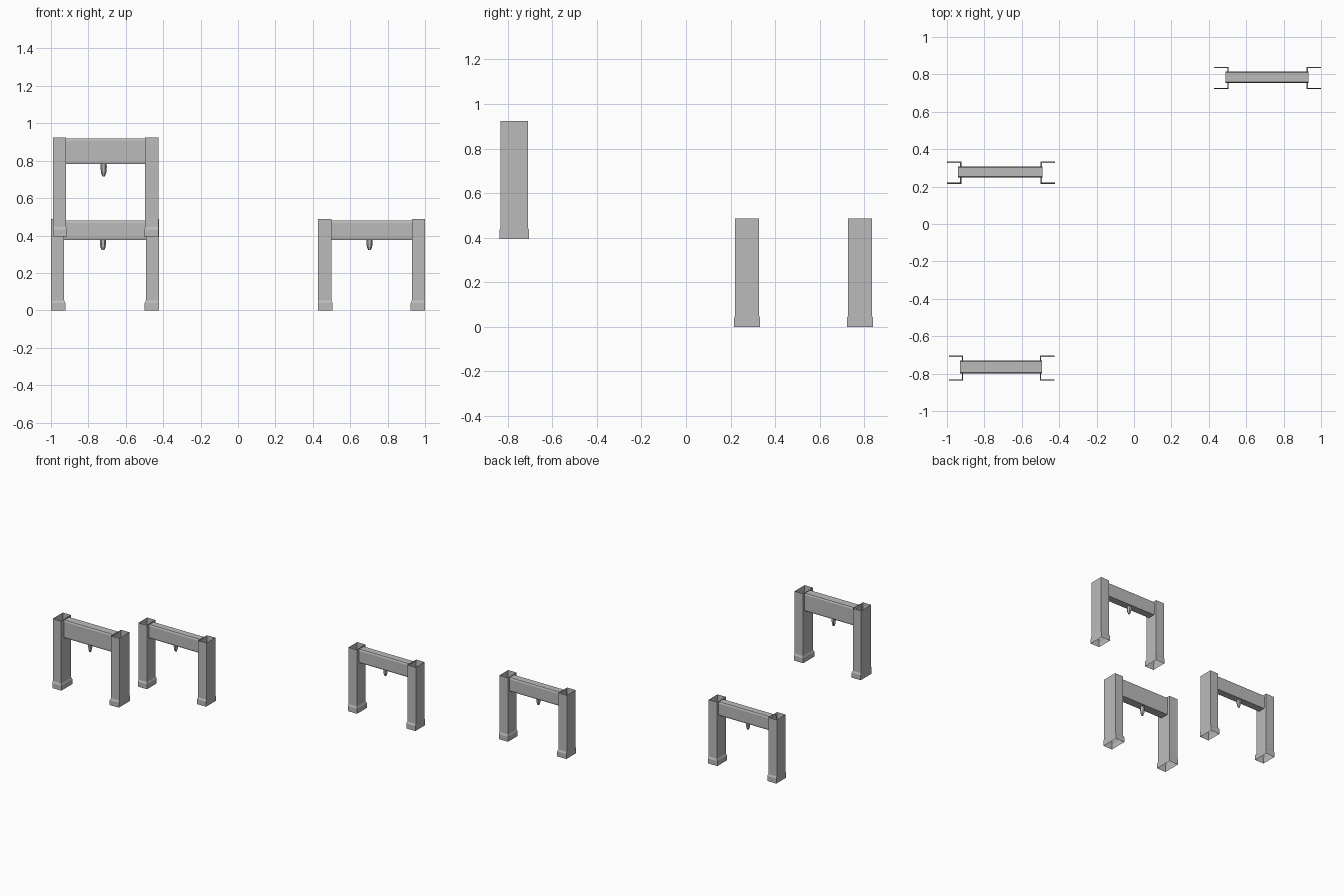
import bpy, bmesh, math

cube = bpy.data.objects.get("Cube")
if cube:
    bpy.data.objects.remove(cube)

stone = bpy.data.materials.new("plain grey")
stone.use_nodes = True
stone.diffuse_color = (0.5, 0.5, 0.5, 1)
stone.node_tree.nodes["Principled BSDF"].inputs["Base Color"].default_value = (0.5, 0.5, 0.5, 1)


def finish(name, bm):
    bmesh.ops.recalc_face_normals(bm, faces=bm.faces)
    mesh = bpy.data.meshes.new(name)
    bm.to_mesh(mesh)
    bm.free()
    mesh.materials.append(stone)
    obj = bpy.data.objects.new(name, mesh)
    bpy.context.collection.objects.link(obj)
    return obj


def loft(bm, rings):
    """Join rings of points with quads and return the vertex rings."""
    loops = [[bm.verts.new(p) for p in ring] for ring in rings]
    for a, b in zip(loops, loops[1:]):
        for i in range(len(a)):
            j = (i + 1) % len(a)
            bm.faces.new((a[i], a[j], b[j], b[i]))
    return loops


def post(name, outer, inner, y, half, z, top):
    """Hollow post, open at both ends, whose foot flares on all but the outer side."""
    side = 1 if inner > outer else -1
    bm = bmesh.new()
    rings = []
    for height, flare in ((z, 0.006), (z + 0.038, 0.006), (z + 0.052, 0), (top, 0)):
        xi, h = inner + side * flare, half + flare
        rings.append([(outer, y - h, height), (xi, y - h, height),
                      (xi, y + h, height), (outer, y + h, height)])
    loft(bm, rings)
    finish(name, bm)


def beam(name, x0, x1, y, half, z0, z1):
    """Crossbeam with chamfered long edges."""
    c = 0.011
    profile = [(-half + 0.003, z0), (half - 0.003, z0), (half, z0 + c), (half, z1 - c),
               (half - 0.005, z1), (-half + 0.005, z1), (-half, z1 - c), (-half, z0 + c)]
    bm = bmesh.new()
    ends = loft(bm, [[(x, y + py, pz) for py, pz in profile] for x in (x0, x1)])
    for end in ends:
        bm.faces.new(end)
    finish(name, bm)


def pendant(name, x, y, top, length):
    """Small six-sided drop under the beam."""
    bm = bmesh.new()
    rings = []
    for t, r in ((-0.05, 0.016), (0.25, 0.017), (0.7, 0.014), (1, 0.007)):
        rings.append([(x + r * math.cos(k * math.pi / 3), y + r * math.sin(k * math.pi / 3),
                       top - t * length) for k in range(6)])
    for end in loft(bm, rings)[::3]:
        bm.faces.new(end)
    finish(name, bm)


def gate(name, x0, x1, y, half, z, top, beam_y, beam_half, beam_z):
    width = 0.071
    post(name + "_right_post", x0, x0 + width, y, half, z, top)
    post(name + "_left_post", x1, x1 - width, y, half, z, top)
    beam(name + "_beam", x0 + 0.06, x1 - 0.067, beam_y, beam_half, beam_z, top - 0.006)
    pendant(name + "_pendant", (x0 + x1) / 2 - 0.011, beam_y, beam_z,
            0.055 if z == 0 else 0.067)


# Two low gates at the back and one raised gate at the front
gate("back_left_gate", 0.428, 1.0, 0.781, 0.053, 0, 0.487, 0.785, 0.031, 0.377)
gate("back_right_gate", -1.0, -0.422, 0.274, 0.053, 0, 0.487, 0.278, 0.03, 0.377)
gate("front_gate", -0.99, -0.425, -0.771, 0.061, 0.394, 0.924, -0.765, 0.035, 0.783)
